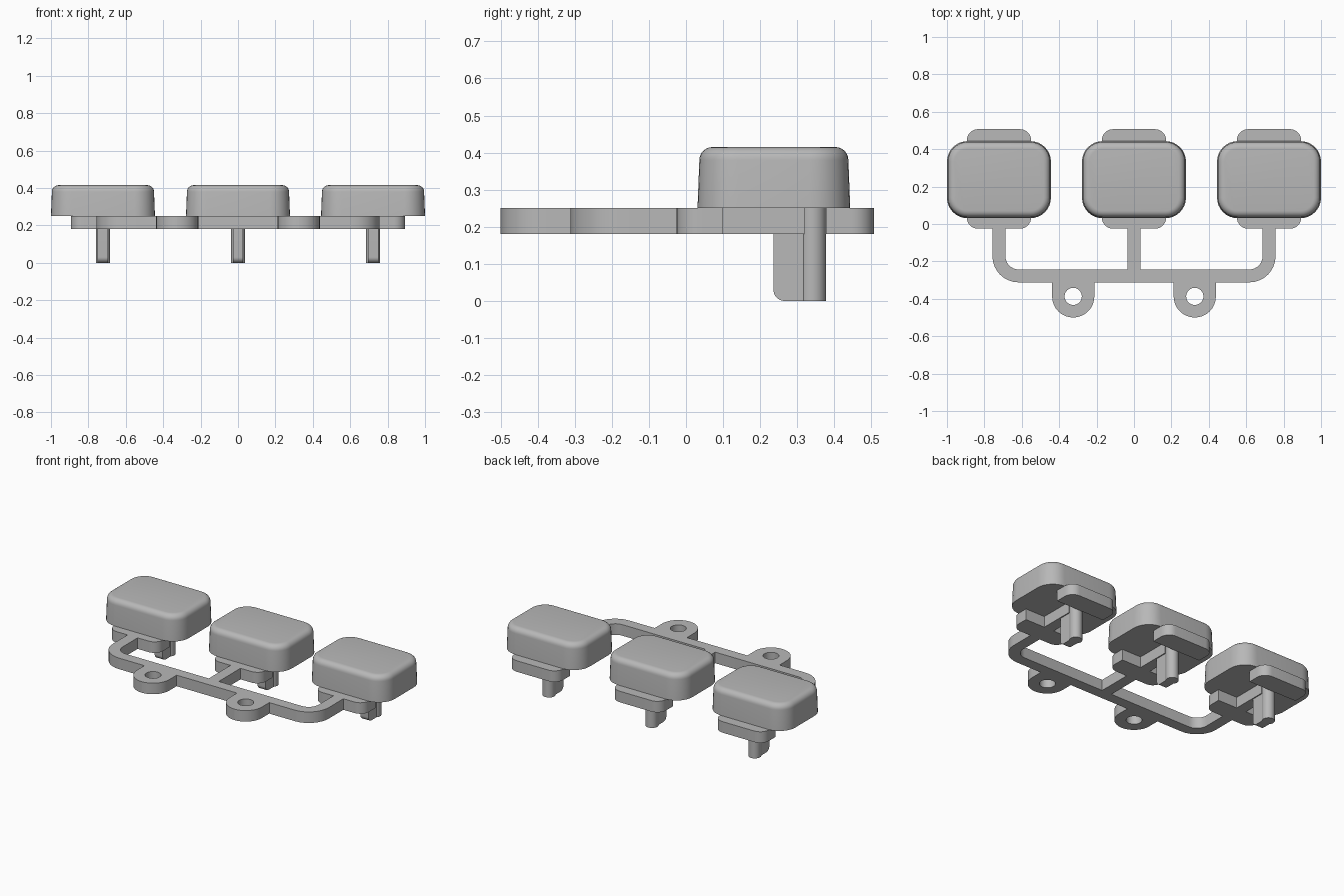
import bpy, bmesh
from math import pi, sin, cos
from mathutils import Vector, Matrix

if "Cube" in bpy.data.objects:
    bpy.data.objects.remove(bpy.data.objects["Cube"])

grey = bpy.data.materials.new("plain grey")
grey.use_nodes = True
COLOUR = (0.48, 0.48, 0.48, 1)
grey.diffuse_color = COLOUR
grey.node_tree.nodes["Principled BSDF"].inputs["Base Color"].default_value = COLOUR

PITCH = 0.722          # spacing of the buttons
LOW, HIGH = 0.18, 0.25  # thickness of the carrier


def rounded(corners, steps=8):
    """Outline from (x, y, radius) corners; right angles become arcs."""
    out = []
    for i, (x, y, r) in enumerate(corners):
        p = Vector((x, y))
        if not r:
            out.append(p)
            continue
        a = (Vector(corners[i - 1][:2]) - p).normalized() * r
        b = (Vector(corners[(i + 1) % len(corners)][:2]) - p).normalized() * r
        for k in range(steps + 1):
            t = pi / 2 * k / steps
            out.append(p + a * (1 - sin(t)) + b * (1 - cos(t)))
    return out


def rect(x0, x1, y0, y1, front=0, back=0):
    return rounded([(x0, y0, front), (x1, y0, front), (x1, y1, back), (x0, y1, back)])


def circle(x, y, r, n=32):
    return [Vector((x + r * cos(2 * pi * k / n), y + r * sin(2 * pi * k / n))) for k in range(n)]


def finish(name, bm, x=0):
    bmesh.ops.recalc_face_normals(bm, faces=bm.faces)
    mesh = bpy.data.meshes.new(name)
    bm.to_mesh(mesh)
    bm.free()
    mesh.materials.append(grey)
    ob = bpy.data.objects.new(name, mesh)
    bpy.context.collection.objects.link(ob)
    ob.location.x = x
    bpy.ops.object.select_all(action='DESELECT')
    ob.select_set(True)
    bpy.context.view_layer.objects.active = ob
    bpy.ops.object.shade_smooth_by_angle(angle=pi / 6)
    return ob


def plate(name, loops, z0=LOW, z1=HIGH, x=0, turn=None):
    """Extrude an outline, with optional hole loops, from z0 to z1."""
    bm = bmesh.new()
    for loop in loops:
        vs = [bm.verts.new((p.x, p.y, z0)) for p in loop]
        for i, v in enumerate(vs):
            bm.edges.new((vs[i - 1], v))
    bmesh.ops.triangle_fill(bm, edges=bm.edges[:], use_beauty=True)
    top = bmesh.ops.extrude_face_region(bm, geom=bm.faces[:])["geom"]
    bmesh.ops.translate(bm, vec=(0, 0, z1 - z0),
                        verts=[g for g in top if isinstance(g, bmesh.types.BMVert)])
    if turn:
        bmesh.ops.transform(bm, matrix=turn, verts=bm.verts)
    return finish(name, bm, x)


def cap(name, x):
    """Button cap: stacked rounded rectangles with slight draft and a soft top edge."""
    soft, top = 0.035, 0.415
    levels = [(0, HIGH)]
    for k in range(7):
        t = pi / 2 * k / 6
        levels.append((0.005 + soft * (1 - cos(t)), top - soft * (1 - sin(t))))
    bm = bmesh.new()
    rings = []
    for inset, z in levels:
        w, d = 0.278 - inset, 0.206 - inset
        loop = rect(-w, w, 0.237 - d, 0.237 + d, 0.11 - inset, 0.11 - inset)
        rings.append([bm.verts.new((p.x, p.y, z)) for p in loop])
    for a, b in zip(rings, rings[1:]):
        for i in range(len(a)):
            bm.faces.new((a[i - 1], a[i], b[i], b[i - 1]))
    bm.faces.new(rings[0])
    bm.faces.new(rings[-1])
    finish(name, bm, x)


# Buttons: cap, front and back tabs, bridge, and plunger with rib
yz_to_world = Matrix(((0, 0, 1, 0), (1, 0, 0, 0), (0, 1, 0, 0), (0, 0, 0, 1)))
for side, x in (("right", -PITCH), ("middle", 0), ("left", PITCH)):
    cap(side + "_button_cap", x)
    plate(side + "_front_tab", [rect(-0.172, 0.172, -0.025, 0.1, front=0.06)], x=x)
    plate(side + "_back_tab", [rect(-0.172, 0.172, 0.378, 0.507, back=0.06)], x=x)
    plate(side + "_bridge", [rect(-0.035, 0.035, 0.1, 0.32)], x=x)
    plate(side + "_plunger", [circle(0, 0.341, 0.037)], 0, HIGH, x)
    rib = rounded([(0.236, 0, 0.03), (0.33, 0, 0), (0.33, LOW, 0), (0.236, LOW, 0)])
    plate(side + "_plunger_rib", [rib], -0.028, 0.028, x, yz_to_world)

# Connecting frame
OUT, IN = PITCH + 0.035, PITCH - 0.035
FRONT, BACK, END = -0.312, -0.243, -0.025
plate("frame", [rounded([
    (-OUT, END, 0), (-OUT, FRONT, 0.14), (OUT, FRONT, 0.14), (OUT, END, 0),
    (IN, END, 0), (IN, BACK, 0.07), (-IN, BACK, 0.07), (-IN, END, 0)])])
plate("middle_arm", [rect(-0.035, 0.035, BACK, END)])

# Mounting lugs with holes
for side, x in (("right", -0.325), ("left", 0.325)):
    lug = rect(-0.113, 0.113, -0.5, FRONT, front=0.1129)
    plate(side + "_mounting_lug", [lug, circle(0, -0.387, 0.046)], x=x)
